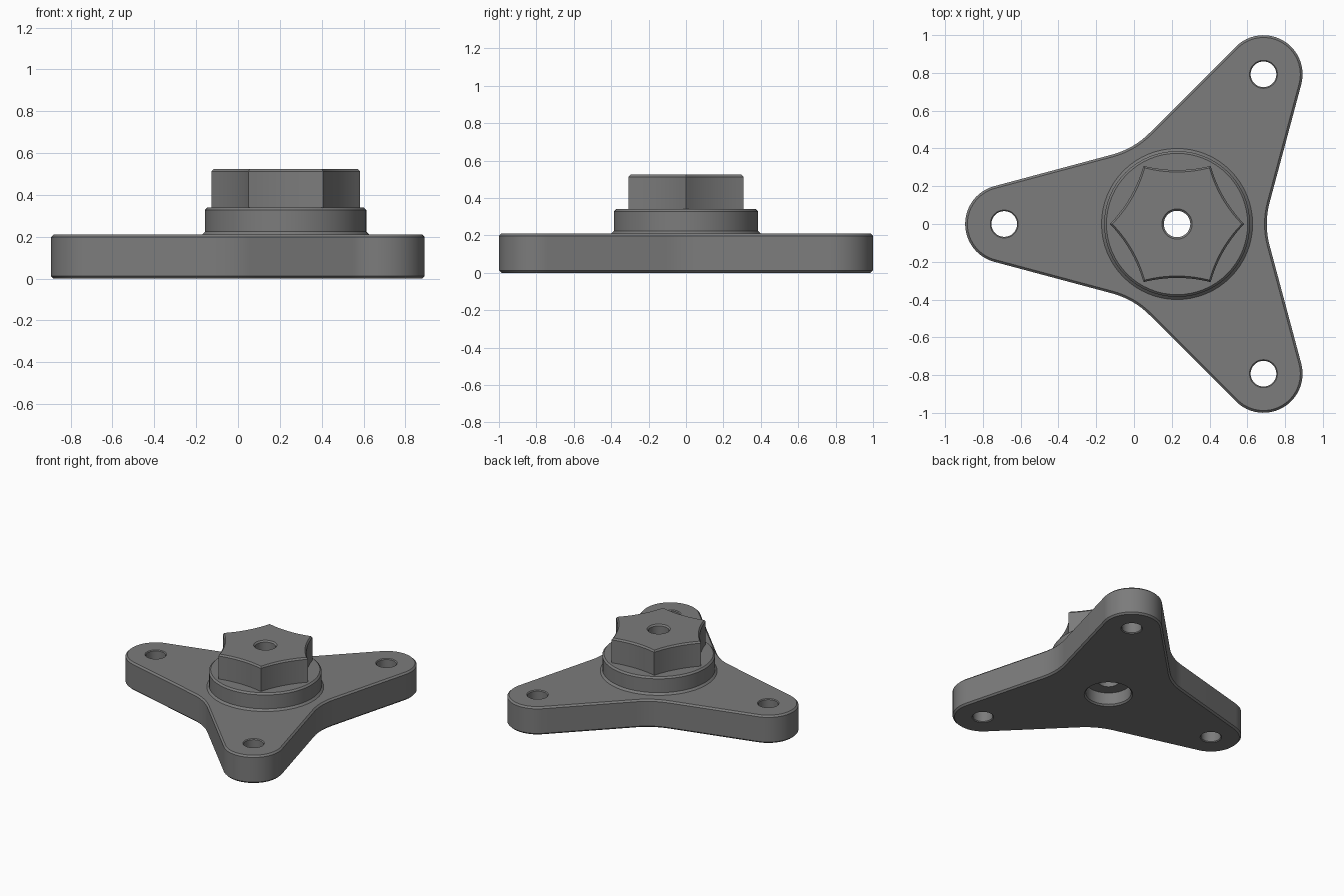
import bpy
import bmesh
from math import cos, sin, pi, radians

if "Cube" in bpy.data.objects:
    bpy.data.objects.remove(bpy.data.objects["Cube"])

HUB_X = 0.228          # hub axis
ARM = 0.915            # hub axis to bolt hole
TIP_R = 0.207          # rounded arm end
WAIST_R = 0.44         # fillet between arms
TAPER = radians(15)

grey = bpy.data.materials.new("dark grey")
grey.use_nodes = True
grey.diffuse_color = (0.2, 0.2, 0.2, 1)
grey.node_tree.nodes["Principled BSDF"].inputs["Base Color"].default_value = (0.2, 0.2, 0.2, 1)


def arc(cx, cy, r, start, end, n):
    angles = [start + (end - start) * i / n for i in range(n + 1)]
    return [(cx + r * cos(a), cy + r * sin(a)) for a in angles]


def circle(r, n=64):
    return arc(0, 0, r, 0, 2 * pi, n)[:-1]


def plate_outline(inset):
    # Three tapered arms with round tips, joined by concave fillets
    half = pi / 2 - TAPER
    apothem = ARM * cos(half) + TIP_R
    fillet_d = (apothem + WAIST_R) / cos(TAPER)
    points = []
    for k in range(3):
        a = pi / 3 + k * 2 * pi / 3
        points += arc(ARM * cos(a), ARM * sin(a), TIP_R - inset, a - half, a + half, 24)
        b = a + pi / 3
        points += arc(fillet_d * cos(b), fillet_d * sin(b), WAIST_R + inset,
                      b + pi + TAPER, b + pi - TAPER, 8)
    return points


def knob_outline(inset):
    # Six points with hollow sides
    tip, dip, n = 0.355 - inset, 0.022, 10
    points = []
    for k in range(6):
        a = k * pi / 3
        p = (tip * cos(a), tip * sin(a))
        q = (tip * cos(a + pi / 3), tip * sin(a + pi / 3))
        for i in range(n):
            t = i / n
            d = 4 * dip * t * (1 - t)
            points.append((p[0] + (q[0] - p[0]) * t - d * cos(a + pi / 6),
                           p[1] + (q[1] - p[1]) * t - d * sin(a + pi / 6)))
    return points


def loft(name, layers, x=HUB_X, y=0):
    # Closed solid through a stack of (outline, height) layers
    bm = bmesh.new()
    loops = [[bm.verts.new((px, py, z)) for px, py in pts] for pts, z in layers]
    for low, high in zip(loops, loops[1:]):
        for i in range(len(low)):
            j = (i + 1) % len(low)
            bm.faces.new((low[i], low[j], high[j], high[i]))
    bm.faces.new(loops[0][::-1])
    bm.faces.new(loops[-1])
    bmesh.ops.recalc_face_normals(bm, faces=bm.faces)
    mesh = bpy.data.meshes.new(name)
    bm.to_mesh(mesh)
    bm.free()
    mesh.materials.append(grey)
    obj = bpy.data.objects.new(name, mesh)
    obj.location = (x, y, 0)
    bpy.context.collection.objects.link(obj)
    return obj


def lathe(name, profile, x=HUB_X, y=0):
    return loft(name, [(circle(r), z) for r, z in profile], x, y)


# Three-armed base plate with chamfered rims
C = 0.012
base_plate = loft("base_plate", [(plate_outline(C), 0), (plate_outline(0), C),
                                 (plate_outline(0), 0.21 - C), (plate_outline(C), 0.21)])

# Round collar with a small flare at its foot
collar = lathe("collar", [(0.4, 0.2), (0.4, 0.21), (0.386, 0.224),
                          (0.386, 0.34 - C), (0.386 - C, 0.34)])

# Six-pointed drive knob
knob = loft("drive_knob", [(knob_outline(0), 0.33), (knob_outline(0), 0.525 - C),
                           (knob_outline(C), 0.525)])

# Stepped centre bore, wide underneath, and three bolt holes
bore = lathe("bore_cutter", [(0.168, -0.002), (0.155, 0.011), (0.155, 0.1),
                             (0.07, 0.1), (0.07, 0.515), (0.083, 0.528)])
cutters = [bore]
for k in range(3):
    a = pi / 3 + k * 2 * pi / 3
    cutters.append(lathe("bolt_hole_cutter", [(0.076, -0.002), (0.068, 0.006),
                                              (0.068, 0.204), (0.076, 0.212)],
                         HUB_X + ARM * cos(a), ARM * sin(a)))

for part, tools in ((base_plate, cutters), (collar, [bore]), (knob, [bore])):
    bpy.ops.object.select_all(action="DESELECT")
    bpy.context.view_layer.objects.active = part
    part.select_set(True)
    for tool in tools:
        mod = part.modifiers.new("hole", "BOOLEAN")
        mod.operation = "DIFFERENCE"
        mod.solver = "EXACT"
        mod.object = tool
        bpy.ops.object.modifier_apply(modifier=mod.name)
    bpy.ops.object.shade_smooth_by_angle(angle=radians(30))

for tool in cutters:
    bpy.data.objects.remove(tool)
